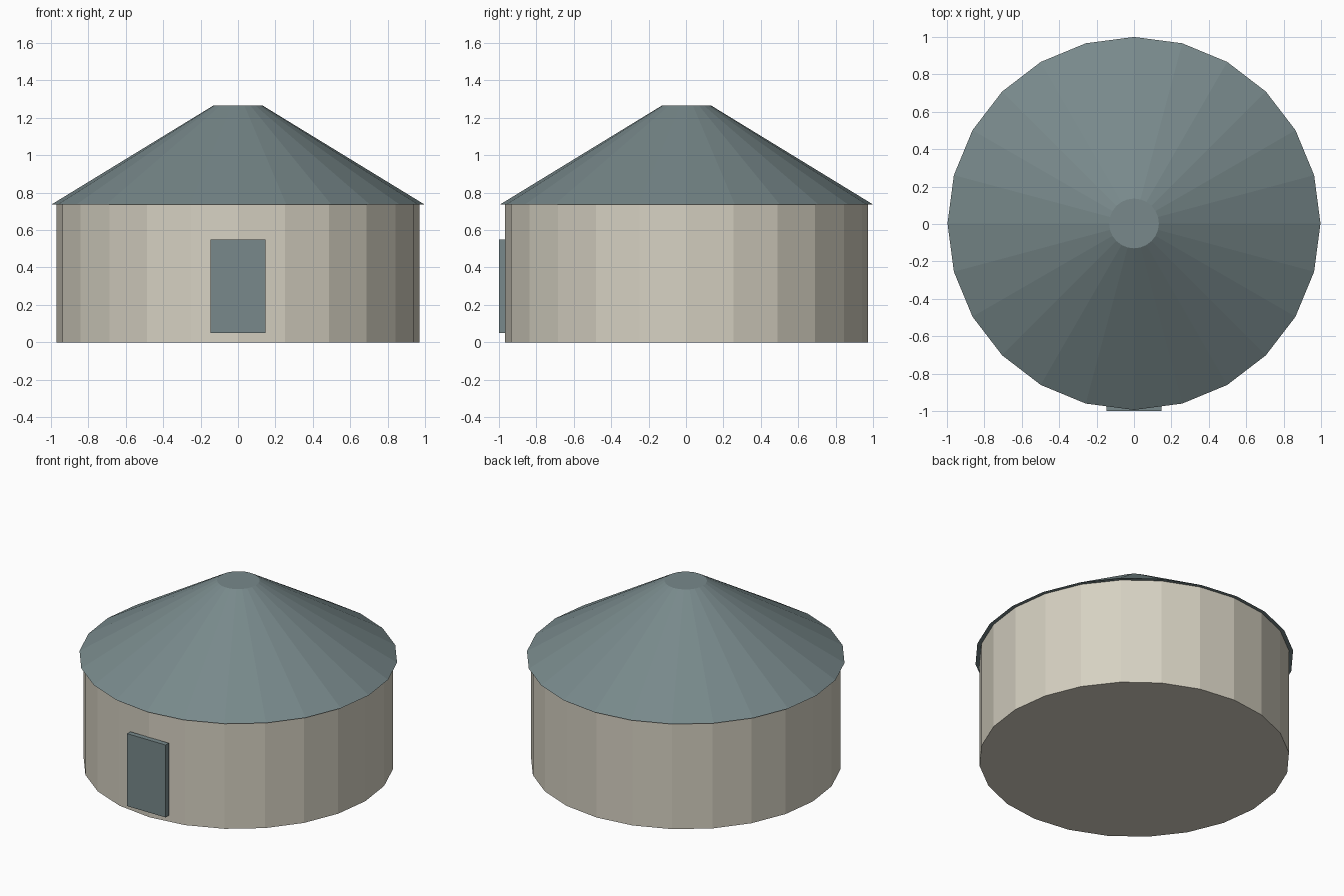
import bpy
import math

if "Cube" in bpy.data.objects:
    bpy.data.objects.remove(bpy.data.objects["Cube"])

SIDES = 24
CY = 0.003  # body sits slightly back so the door is flush with the front bound


def material(name, srgb):
    mat = bpy.data.materials.new(name)
    lin = [((c / 255 + 0.055) / 1.055) ** 2.4 for c in srgb]
    mat.diffuse_color = (*lin, 1)
    mat.use_nodes = True
    mat.node_tree.nodes["Principled BSDF"].inputs["Base Color"].default_value = mat.diffuse_color
    return mat


def cone(name, r1, r2, z0, z1, mat):
    bpy.ops.mesh.primitive_cone_add(vertices=SIDES, radius1=r1, radius2=r2,
                                    depth=z1 - z0, location=(0, CY, (z0 + z1) / 2))
    obj = bpy.context.object
    obj.name = name
    obj.data.materials.append(mat)
    return obj


cream = material("cream wall", (214, 209, 194))
slate = material("slate blue", (120, 137, 139))

# Round wall and overhanging truncated roof
cone("wall", 0.971, 0.971, 0, 0.74, cream)
cone("roof", 0.997, 0.133, 0.737, 1.265, slate)

# Door plate on the front
bpy.ops.mesh.primitive_cube_add(size=1, location=(0, -0.9825, 0.30))
door = bpy.context.object
door.name = "door"
door.scale = (0.295, 0.035, 0.50)
door.data.materials.append(slate)
